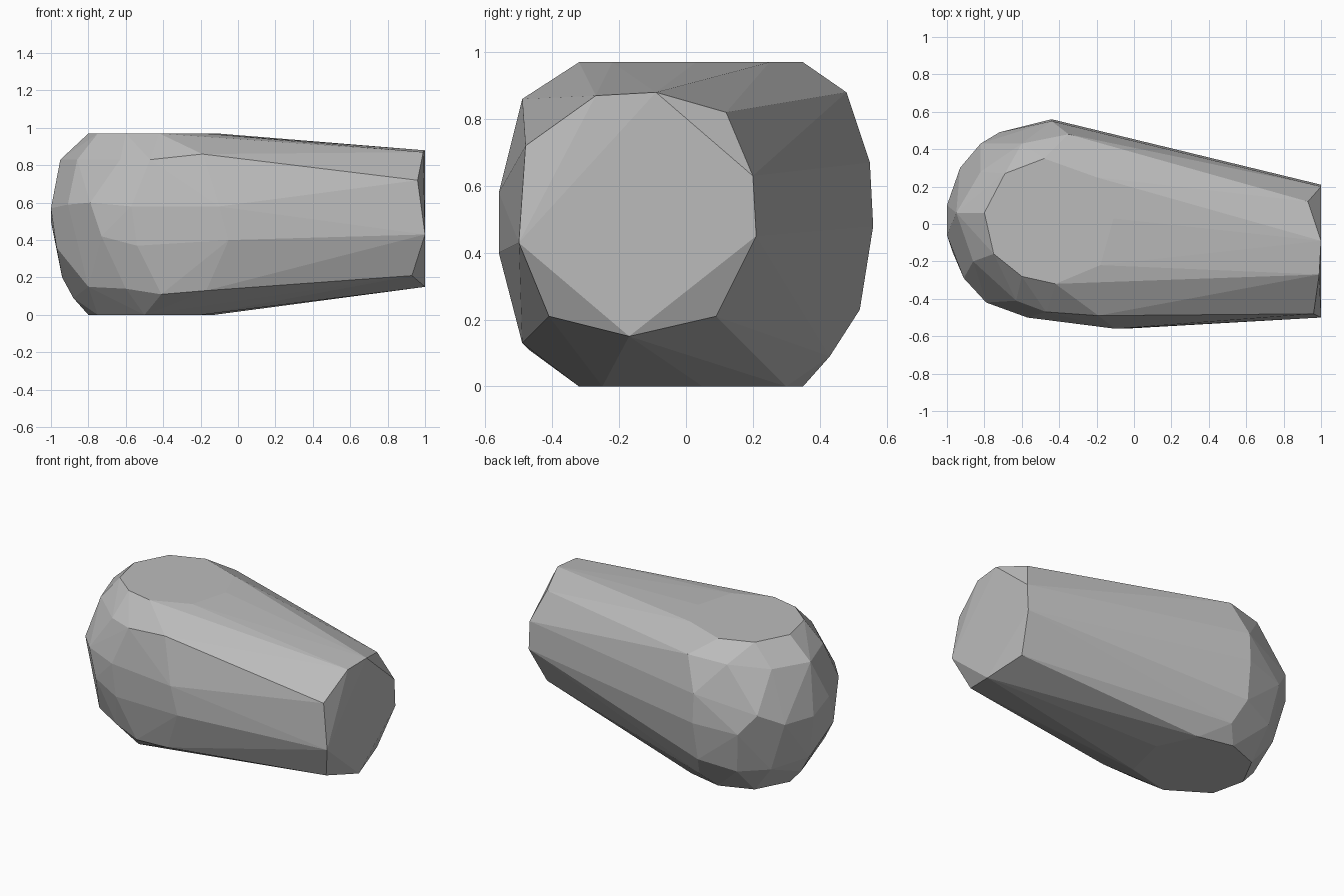
import bpy
import bmesh
import math

# Remove only the default cube
default_cube = bpy.data.objects.get("Cube")
if default_cube:
    bpy.data.objects.remove(default_cube, do_unlink=True)


def make_material(name, value):
    """One flat grey, shown in the viewport and in a render."""
    material = bpy.data.materials.new(name)
    material.use_nodes = True
    colour = (value, value, value, 1)
    material.diffuse_color = colour
    shader = material.node_tree.nodes["Principled BSDF"]
    shader.inputs["Base Color"].default_value = colour
    return material


def at_height(outline, height):
    """Lay a flat outline out at one height."""
    return [(x, y, height) for x, y in outline]


def make_hull(name, profiles, material):
    """Wrap a tight flat-faced skin around a set of cross-section profiles."""
    mesh = bpy.data.meshes.new(name)
    bm = bmesh.new()
    for profile in profiles:
        for point in profile:
            bm.verts.new(point)
    result = bmesh.ops.convex_hull(bm, input=bm.verts[:])
    unused = set(result["geom_interior"]) | set(result["geom_unused"])
    loose = [item for item in unused
             if isinstance(item, bmesh.types.BMVert) and not item.link_faces]
    bmesh.ops.delete(bm, geom=loose, context="VERTS")
    # Merge the triangles of each flat facet
    bmesh.ops.dissolve_limit(bm, angle_limit=math.radians(1),
                             verts=bm.verts[:], edges=bm.edges[:])
    bmesh.ops.recalc_face_normals(bm, faces=bm.faces[:])
    for face in bm.faces:
        face.smooth = False
    bm.to_mesh(mesh)
    bm.free()
    mesh.materials.append(material)
    stone = bpy.data.objects.new(name, mesh)
    bpy.context.scene.collection.objects.link(stone)
    return stone


# Flat upper and lower facets
top_facet = at_height([
    (-.8, .06), (-.75, -.16), (-.6, -.28), (-.42, -.32), (-.18, -.22),
    (-.11, .03), (-.2, .25), (-.48, .35), (-.69, .27)], .97)
bottom_facet = at_height([
    (-.8, .06), (-.75, -.16), (-.5, -.32), (-.2, -.25),
    (-.13, .05), (-.25, .3), (-.48, .35), (-.69, .27)], 0)

# Narrow end, a slightly uneven ring
narrow_end = [
    (.99, -.27, .87), (1, -.09, .88), (.93, .12, .82), (1, .2, .63),
    (1, .21, .45), (.95, .09, .21), (1, -.17, .15), (.93, -.41, .21),
    (1, -.5, .43), (.96, -.48, .72)]

# Front flank, in three rows from high to low
front_shoulder = [(-.19, -.49, .86), (-.47, -.47, .83), (-.63, -.41, .83)]
front_middle = [
    (-.1, -.56, .58), (-.05, -.56, .4), (-.54, -.5, .37),
    (-.57, -.5, .58), (-.73, -.44, .42), (-.79, -.42, .6)]
front_hip = [(-.17, -.49, .13), (-.41, -.47, .11),
             (-.6, -.41, .14), (-.8, -.3, .15)]

# Back flank, likewise
back_shoulder = [(-.35, .48, .88), (-.6, .43, .86)]
back_middle = [(-.44, .56, .48), (-.44, .55, .67),
               (-.72, .49, .45), (-.82, .43, .58)]
back_hip = [(-.45, .52, .23), (-.4, .43, .09), (-.68, .44, .18)]

# Rounded blunt end
blunt_end = [
    (-1, .1, .5), (-1, -.06, .57), (-.97, -.15, .36), (-.91, -.29, .59),
    (-.93, .3, .5), (-.95, .06, .83), (-.86, -.2, .83), (-.82, .28, .83),
    (-.94, .06, .2), (-.88, .06, .09), (-.83, .3, .18)]

stone_grey = make_material("stone grey", .5)
make_hull("stone", [
    top_facet, bottom_facet, narrow_end,
    front_shoulder, front_middle, front_hip,
    back_shoulder, back_middle, back_hip, blunt_end], stone_grey)
